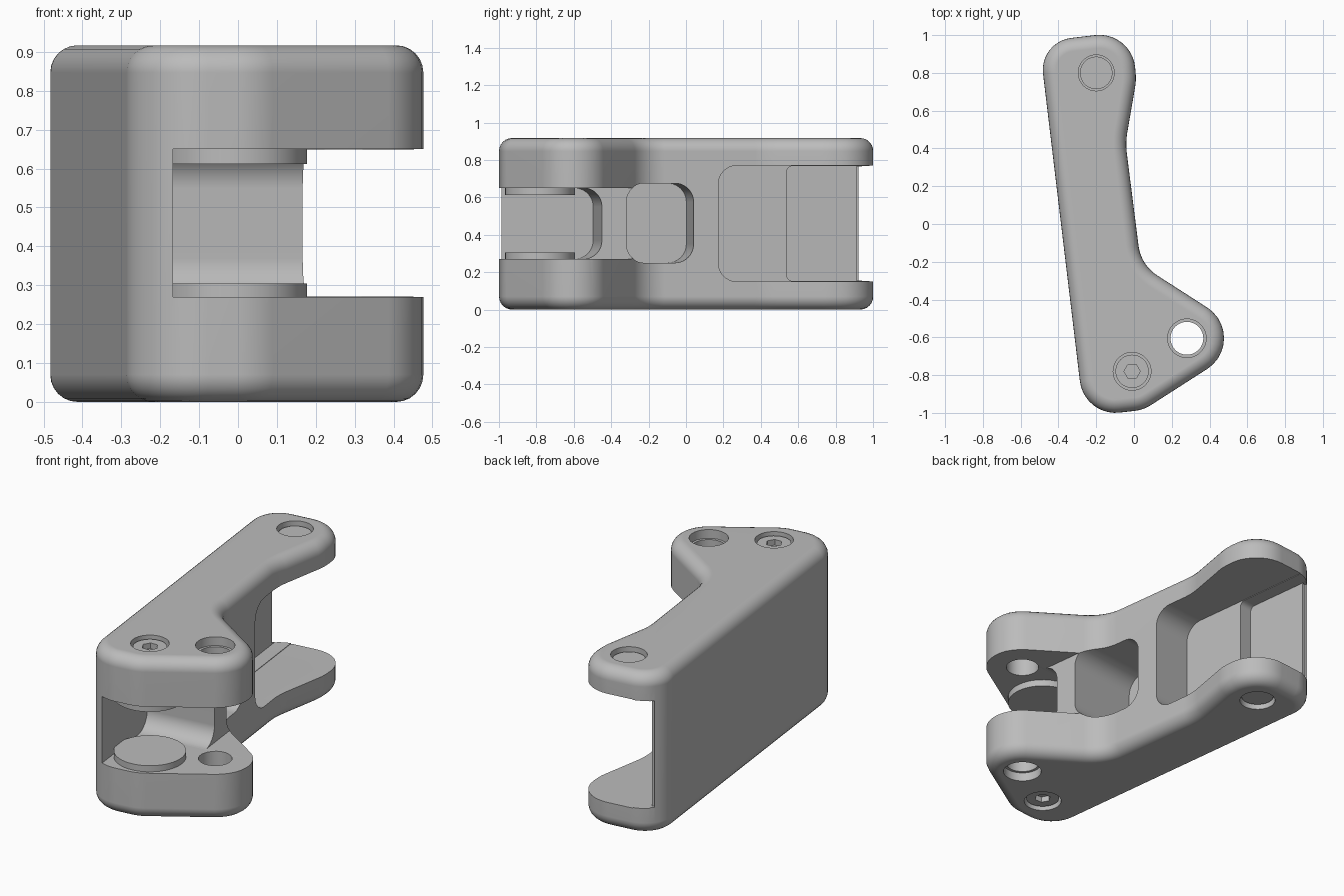
import bpy
import bmesh
import math
from mathutils import Vector

HEIGHT = 0.917

if "Cube" in bpy.data.objects:
    bpy.data.objects.remove(bpy.data.objects["Cube"], do_unlink=True)

grey = bpy.data.materials.new("plain_grey")
grey.use_nodes = True
grey.diffuse_color = (0.5, 0.5, 0.5, 1)
grey.node_tree.nodes["Principled BSDF"].inputs["Base Color"].default_value = (0.5, 0.5, 0.5, 1)


def round_poly(corners, steps=10):
    """Counterclockwise corners (x, y, radius) -> list of (point, outward normal)."""
    out = []
    for i, (x, y, r) in enumerate(corners):
        p = Vector((x, y))
        a = (Vector(corners[i - 1][:2]) - p).normalized()
        b = (Vector(corners[(i + 1) % len(corners)][:2]) - p).normalized()
        half = a.angle(b) / 2
        mid = (a + b).normalized()
        if r == 0:
            out.append((p, -mid))
            continue
        turn = 1 if a.cross(b) < 0 else -1
        centre = p + mid * r / math.sin(half)
        first = p + a * r / math.tan(half) - centre
        start = math.atan2(first.y, first.x)
        for k in range(steps + 1):
            ang = start + turn * (math.pi - 2 * half) * k / steps
            n = Vector((math.cos(ang), math.sin(ang)))
            out.append((centre + n * r, n * turn))
    return out


def loft(name, rings):
    """Closed solid through rings of equal point count."""
    bm = bmesh.new()
    vs = [[bm.verts.new(p) for p in ring] for ring in rings]
    n = len(vs[0])
    for lo, hi in zip(vs, vs[1:]):
        for i in range(n):
            bm.faces.new((lo[i], lo[(i + 1) % n], hi[(i + 1) % n], hi[i]))
    bm.faces.new(vs[0][::-1])
    bm.faces.new(vs[-1])
    bmesh.ops.recalc_face_normals(bm, faces=bm.faces)
    mesh = bpy.data.meshes.new(name)
    bm.to_mesh(mesh)
    bm.free()
    mesh.materials.append(grey)
    ob = bpy.data.objects.new(name, mesh)
    bpy.context.collection.objects.link(ob)
    return ob


def cylinder(name, x, y, r, z0, z1, sides=48):
    ring = [(x + r * math.cos(math.tau * i / sides), y + r * math.sin(math.tau * i / sides))
            for i in range(sides)]
    return loft(name, [[(px, py, z) for px, py in ring] for z in (z0, z1)])


def activate(ob):
    bpy.ops.object.select_all(action='DESELECT')
    ob.select_set(True)
    bpy.context.view_layer.objects.active = ob


def cut(ob, cutter):
    cutter.hide_render = True
    mod = ob.modifiers.new("cut", 'BOOLEAN')
    mod.operation = 'DIFFERENCE'
    mod.solver = 'EXACT'
    mod.object = cutter
    activate(ob)
    bpy.ops.object.modifier_apply(modifier=mod.name)
    bpy.data.objects.remove(cutter, do_unlink=True)


def smooth(ob):
    activate(ob)
    bpy.ops.object.shade_smooth_by_angle(angle=math.radians(30))
    mod = ob.modifiers.new("even_shading", 'WEIGHTED_NORMAL')
    mod.keep_sharp = True


# Lever body: outline extruded upward with rounded rims
outline = round_poly([
    (-0.502, 0.965, 0.17), (-0.264, -1.02, 0.19), (0.05, -0.984, 0.2), (0.641, -0.605, 0.193),
    (0.037, -0.217, 0.22), (-0.045, 0.43, 0.4), (0.012, 0.76, 0.3), (-0.01, 1.023, 0.19)])
RIM = 0.07
levels = []
for k in range(7):
    a = math.pi / 2 * k / 6
    levels.append((RIM * (1 - math.sin(a)), RIM * (1 - math.cos(a))))
levels += [(inset, HEIGHT - z) for inset, z in reversed(levels)]
body = loft("lever_body", [[(*(p - n * inset), z) for p, n in outline] for inset, z in levels])

# Side pockets, cut square to the long straight wall
slope = math.atan2(0.119, 0.993)
inward = Vector((math.cos(slope), math.sin(slope), 0))
along = Vector((-math.sin(slope), math.cos(slope), 0))
origin = Vector((-0.386, 0, 0))


def pocket(s0, s1, z0, z1, depth, r):
    shape = round_poly([(s0, z0, r), (s1, z0, r), (s1, z1, r), (s0, z1, r)])
    return loft("pocket_cutter", [
        [origin + along * p.x + inward * d + Vector((0, 0, p.y)) for p, n in shape]
        for d in (depth, 1.4)])


for spec in [
    (-1.4, -0.512, 0.27, 0.65, 0.10, 0.1),       # front fork slot
    (-1.42, 0.05, 0.271, 0.649, 0.495, 0),       # fork clearance
    (-0.38, -0.006, 0.25, 0.675, 0.065, 0.1),    # middle pocket
    (0.127, 1.5, 0.15, 0.77, 0.15, 0.1),         # rear slot
    (0.525, 1.45, 0.153, 0.767, 0.07, 0.03),     # deep rear floor
    (0.91, 1.4, 0.156, 0.764, 0.05, 0),          # thin rear lip
]:
    cut(body, pocket(*spec))

# Holes and recesses
PIN, SCREW, HOLE = (-0.2, 0.8), (-0.01, -0.78), (0.28, -0.605)
cut(body, cylinder("hole_cutter", *HOLE, 0.087, -0.1, 1.1))
for pos, r, depth in [(HOLE, 0.102, 0.05), (SCREW, 0.1, 0.05), (PIN, 0.095, 0.04)]:
    cut(body, cylinder("recess_cutter", *pos, r, -0.1, depth))
    cut(body, cylinder("recess_cutter", *pos, r, HEIGHT - depth, 1.1))
smooth(body)

# Hardware, repeated on the lower and upper plates
for side, flip in (("lower", False), ("upper", True)):
    def span(a, b):
        return (HEIGHT - b, HEIGHT - a) if flip else (a, b)

    screw = cylinder(side + "_screw", *SCREW, 0.088, *span(0.018, 0.12))
    cut(screw, cylinder("socket_cutter", *SCREW, 0.043, *span(-0.1, 0.055), sides=6))
    pin = cylinder(side + "_pin", *PIN, 0.086, *span(0.025, 0.1))
    washer = cylinder(side + "_washer", *SCREW, 0.187, *span(0.26, 0.305))
    for ob in (screw, pin, washer):
        smooth(ob)
